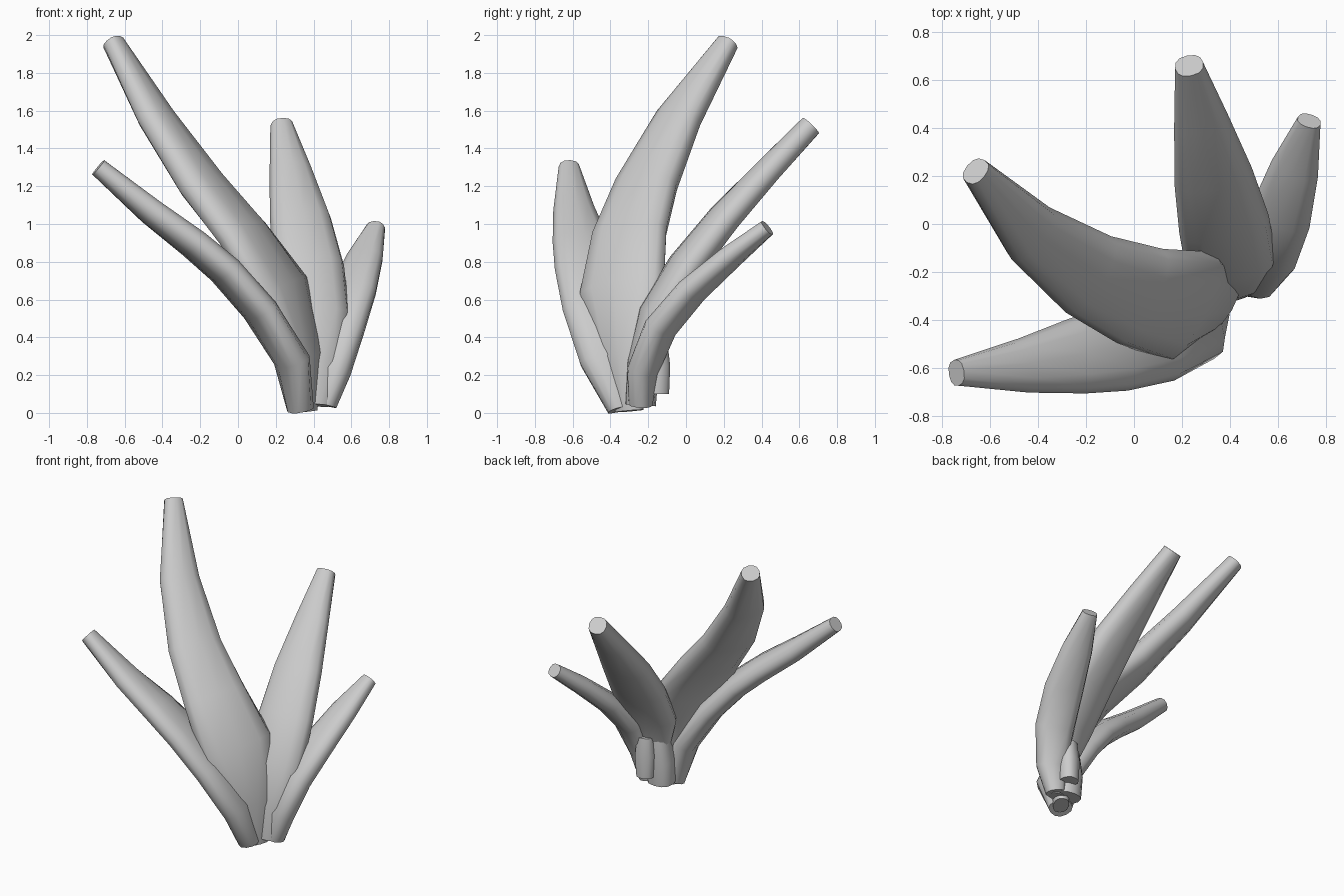
import bpy, bmesh
from math import cos, sin, tau
from mathutils import Vector

SIDES = 12


def leaf(name, across, rings):
    """Fleshy blade: rings of (x, y, z, width, thickness), blade width along `across`."""
    bm = bmesh.new()
    pts = [Vector(r[:3]) for r in rings]
    loops = []
    for i, (p, r) in enumerate(zip(pts, rings)):
        t = (pts[min(i + 1, len(pts) - 1)] - pts[max(i - 1, 0)]).normalized()
        w = Vector(across)
        w = (w - t * w.dot(t)).normalized()
        n = t.cross(w)
        loop = []
        for k in range(SIDES):
            c, s = cos(tau * k / SIDES), sin(tau * k / SIDES)
            # slightly squared-off ellipse
            u = abs(c) ** 0.85 * (1 if c > 0 else -1)
            v = abs(s) ** 0.85 * (1 if s > 0 else -1)
            loop.append(bm.verts.new(p + w * u * r[3] / 2 + n * v * r[4] / 2))
        loops.append(loop)
    for a, b in zip(loops, loops[1:]):
        for k in range(SIDES):
            j = (k + 1) % SIDES
            bm.faces.new((a[k], a[j], b[j], b[k]))
    bm.faces.new(loops[0][::-1])
    bm.faces.new(loops[-1])
    bmesh.ops.recalc_face_normals(bm, faces=bm.faces)
    me = bpy.data.meshes.new(name)
    bm.to_mesh(me)
    bm.free()
    ob = bpy.data.objects.new(name, me)
    bpy.context.collection.objects.link(ob)
    bpy.context.view_layer.objects.active = ob
    ob.select_set(True)
    bpy.ops.object.shade_smooth_by_angle(angle=1.1)
    ob.select_set(False)


# tallest blade, leaning left and back
leaf("tall_leaf", (0.52, 0.85, 0), [
    (.36, -.30, .01, .16, .10), (.345, -.32, .30, .30, .15),
    (.225, -.34, .66, .51, .18), (.025, -.30, .95, .44, .19),
    (-.19, -.21, 1.21, .37, .19), (-.43, -.04, 1.56, .27, .16),
    (-.66, .22, 1.96, .12, .11)])

# left blade, leaning left and forward
leaf("left_leaf", (-0.27, 0.96, 0), [
    (.33, -.34, .02, .15, .14), (.285, -.41, .28, .32, .17),
    (.115, -.47, .545, .38, .16), (-.07, -.52, .755, .36, .16),
    (-.235, -.55, .895, .32, .155), (-.46, -.59, 1.065, .23, .14),
    (-.74, -.62, 1.30, .11, .10)])

# back blade
leaf("back_leaf", (0.98, 0.2, 0), [
    (.42, -.27, .04, .14, .10), (.43, -.24, .26, .23, .14),
    (.405, -.165, .52, .38, .17), (.375, .00, .78, .38, .18),
    (.33, .20, 1.03, .33, .165), (.28, .43, 1.28, .23, .14),
    (.23, .66, 1.52, .12, .12)])

# shortest blade on the right
leaf("right_leaf", (0.91, -0.4, 0), [
    (.46, -.24, .04, .12, .12), (.50, -.23, .22, .20, .15),
    (.55, -.135, .45, .26, .15), (.61, .03, .645, .26, .14),
    (.67, .23, .82, .205, .12), (.73, .43, .98, .10, .09)])

# stubs closing the back of the base
leaf("base_stub", (1, 0.3, 0), [
    (.42, -.15, .10, .12, .12), (.42, -.15, .25, .14, .13),
    (.42, -.15, .38, .11, .10)])
leaf("base_core", (1, 0, 0), [
    (.36, -.24, .04, .18, .16), (.36, -.23, .20, .19, .17),
    (.37, -.22, .38, .14, .14)])
